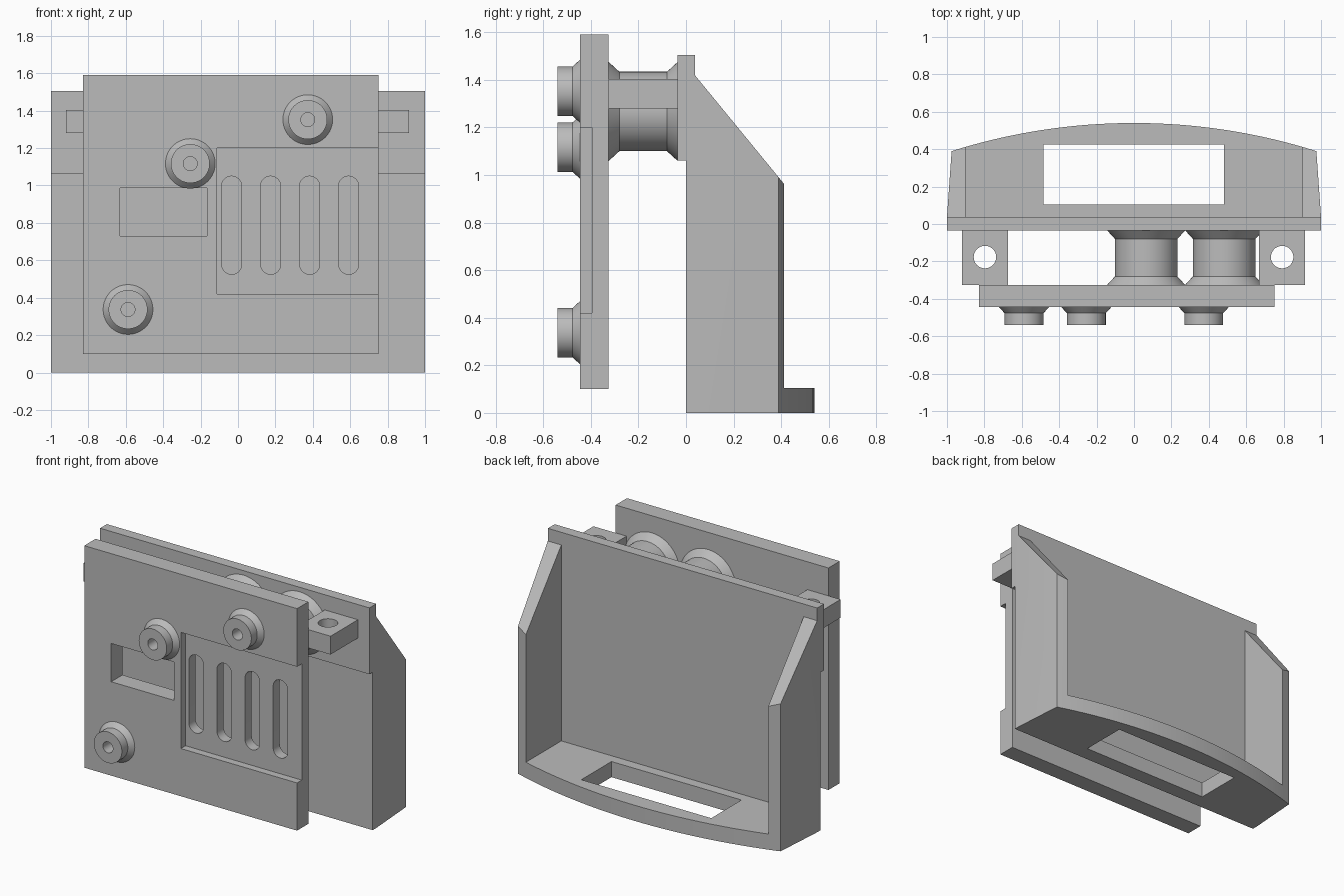
import bpy, bmesh
from math import sin, cos, pi, radians, sqrt

cube = bpy.data.objects.get("Cube")
if cube:
    bpy.data.objects.remove(cube, do_unlink=True)

grey = bpy.data.materials.new("plain grey")
grey.use_nodes = True
grey.diffuse_color = (0.5, 0.5, 0.5, 1)
grey.node_tree.nodes["Principled BSDF"].inputs["Base Color"].default_value = (0.5, 0.5, 0.5, 1)


def finish(name, bm):
    bmesh.ops.recalc_face_normals(bm, faces=bm.faces)
    mesh = bpy.data.meshes.new(name)
    bm.to_mesh(mesh)
    bm.free()
    mesh.materials.append(grey)
    obj = bpy.data.objects.new(name, mesh)
    bpy.context.collection.objects.link(obj)
    return obj


def prism(name, outline, axis, lo, hi):
    """Extrude a 2D outline along one axis; the outline uses the other two in order."""
    def place(p, d):
        c = list(p)
        c.insert("xyz".index(axis), d)
        return c
    bm = bmesh.new()
    face = bm.faces.new([bm.verts.new(place(p, lo)) for p in outline])
    ext = bmesh.ops.extrude_face_region(bm, geom=[face])
    for v in ext["geom"]:
        if isinstance(v, bmesh.types.BMVert):
            v.co["xyz".index(axis)] = hi
    return finish(name, bm)


def box(name, x, y, z):
    return prism(name, [(x[0], y[0]), (x[1], y[0]), (x[1], y[1]), (x[0], y[1])], "z", *z)


def circle(cx, cy, r, n=48):
    return [(cx + r * cos(2 * pi * i / n), cy + r * sin(2 * pi * i / n)) for i in range(n)]


def slot(cx, lo, hi, r, n=12):
    top = [(cx + r * cos(pi * i / n), hi - r + r * sin(pi * i / n)) for i in range(n + 1)]
    return top + [(2 * cx - x, lo + hi - z) for x, z in top]


def lathe(name, profile, cx, cz, closed=False, n=64):
    """Turn a (radius, y) profile around an axis running front to back."""
    bm = bmesh.new()
    rings = [[bm.verts.new((cx + r * cos(2 * pi * i / n), y, cz + r * sin(2 * pi * i / n)))
              for i in range(n)] for r, y in profile]
    pairs = list(zip(rings, rings[1:]))
    if closed:
        pairs.append((rings[-1], rings[0]))
    else:
        bm.faces.new(rings[0])
        bm.faces.new(rings[-1])
    for a, b in pairs:
        for i in range(n):
            j = (i + 1) % n
            bm.faces.new((a[i], a[j], b[j], b[i]))
    return finish(name, bm)


def cut(obj, cutters):
    bpy.context.view_layer.objects.active = obj
    for c in cutters:
        mod = obj.modifiers.new("cut", "BOOLEAN")
        mod.operation = "DIFFERENCE"
        mod.solver = "EXACT"
        mod.object = c
        bpy.ops.object.modifier_apply(modifier=mod.name)
        bpy.data.objects.remove(c, do_unlink=True)
    return obj


def smooth(obj):
    bpy.ops.object.select_all(action="DESELECT")
    obj.select_set(True)
    bpy.context.view_layer.objects.active = obj
    bpy.ops.object.shade_smooth_by_angle(angle=radians(25))


FRONT, BACK = -0.445, -0.325      # front panel faces
HOLDER = -0.035                   # front of the holder's upper band

# Rear holder: bowed footprint, open tray, sloped side walls, floor opening
R = 3.24
arc = [(x, 0.54 - R + sqrt(R * R - x * x)) for x in [0.975 * (1 - i / 16) for i in range(33)]]
footprint = [(-1, 0), (1, 0), (1, 0.037)] + arc + [(-1, 0.037)]
holder = prism("rear_holder", footprint, "z", 0, 1.505)
slope = [(0.037, 1.7), (0.037, 1.42), (0.42, 0.953), (0.7, 0.953), (0.7, 1.7)]
cut(holder, [
    box("tray_cutter", (-0.9, 0.9), (0.037, 1), (0.105, 2)),
    prism("slope_cutter", slope, "x", -1.2, 1.2),
    box("floor_cutter", (-0.485, 0.48), (0.105, 0.425), (-0.1, 0.2)),
])
smooth(holder)
box("upper_band", (-1, 1), (HOLDER, 0), (1.06, 1.505))

# Front panel: recessed grille field with slots, and a window
panel = box("front_panel", (-0.83, 0.75), (FRONT, BACK), (0.1, 1.59))
cutters = [box("recess_cutter", (-0.113, 0.9), (-0.6, -0.395), (0.42, 1.2)),
           box("window_cutter", (-0.63, -0.165), (-0.6, -0.2), (0.73, 0.987))]
cutters += [prism("slot_cutter", slot(-0.034 + 0.2085 * i, 0.525, 1.05, 0.054), "y", -0.6, -0.2)
            for i in range(4)]
cut(panel, cutters)
smooth(panel)

# Knobs with flared bases and centre holes
knob_profile = [(0.037, FRONT), (0.133, FRONT), (0.104, -0.477), (0.104, -0.54), (0.037, -0.54)]
for i, (x, z) in enumerate([(-0.255, 1.117), (0.373, 1.352), (-0.588, 0.337)]):
    smooth(lathe(f"knob_{i + 1}", knob_profile, x, z, closed=True))

# Flanged spools between panel and holder
spool_profile = [(0.208, BACK), (0.167, -0.28), (0.167, -0.08), (0.208, HOLDER)]
for name, x in (("right_spool", 0.065), ("left_spool", 0.482)):
    smooth(lathe(name, spool_profile, x, 1.267))

# Side lugs with vertical holes
for name, x in (("right_lug", -0.797), ("left_lug", 0.792)):
    lug = box(name, (x - 0.123, x + 0.123), (BACK, HOLDER), (1.28, 1.403))
    cut(lug, [prism("lug_hole_cutter", circle(x, -0.177, 0.06), "z", 1.2, 1.5)])
    smooth(lug)
